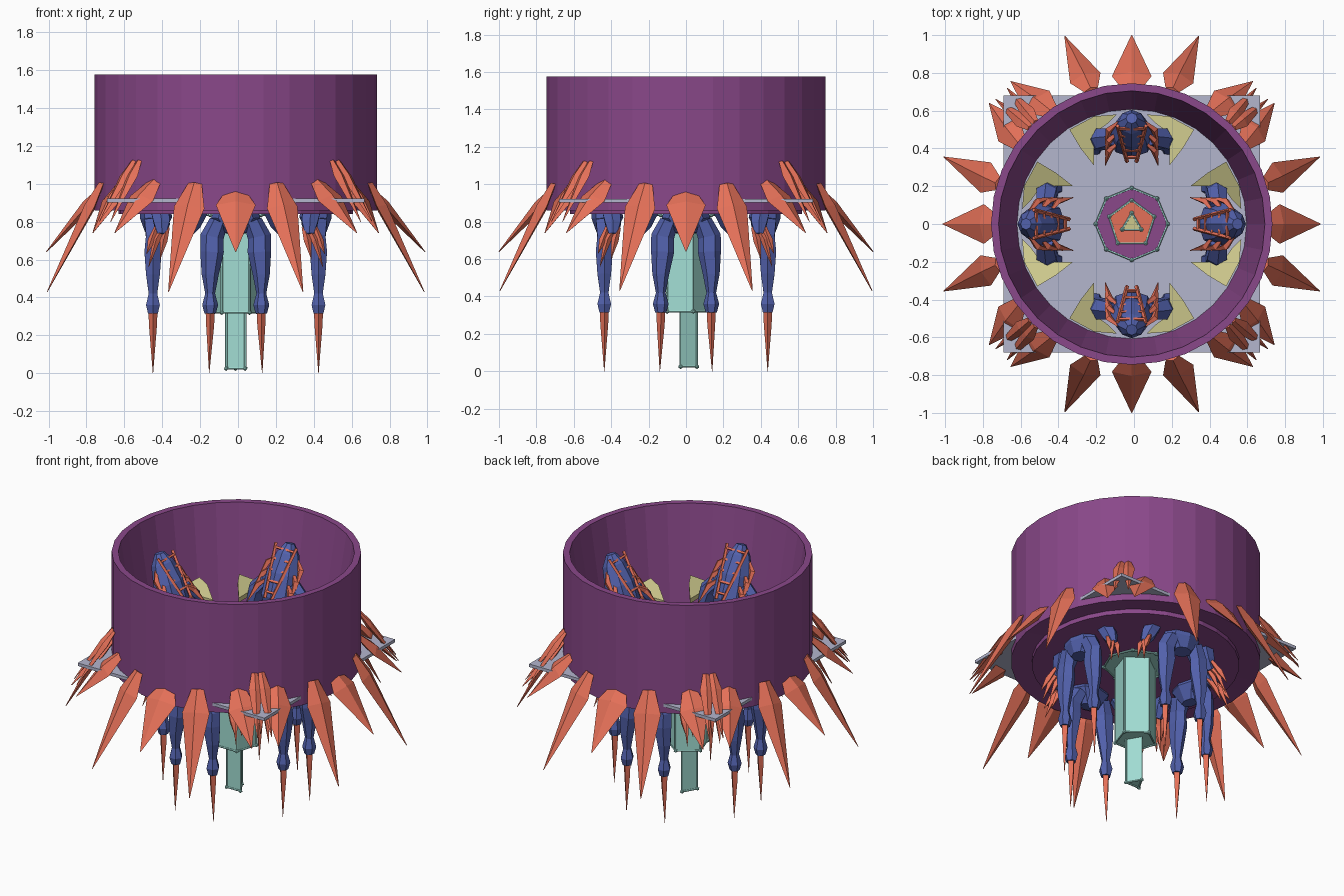
import bpy, bmesh, math
from mathutils import Vector

if "Cube" in bpy.data.objects:
    bpy.data.objects.remove(bpy.data.objects["Cube"])

def srgb(*c):
    return [((v / 255 + 0.055) / 1.055) ** 2.4 for v in c] + [1]

MATS = {}
for n, c in dict(purple=(138, 72, 138), orange=(228, 112, 88), blue=(82, 97, 172),
                 aqua=(162, 222, 212), khaki=(205, 200, 140), grey=(180, 182, 206)).items():
    MATS[n] = bpy.data.materials.new(n)
    MATS[n].diffuse_color = srgb(*c)

PARTS = {}

def part(name, mat):
    return PARTS.setdefault(name, (bmesh.new(), mat))[0]

def skin(bm, rings, closed=False):
    """Join rings of points into a faceted surface."""
    vs = [[bm.verts.new(p) for p in r] for r in rings]
    n = len(vs[0])
    for a, b in zip(vs, vs[1:] + vs[:1] if closed else vs[1:]):
        for i in range(n):
            bm.faces.new((a[i], a[(i + 1) % n], b[(i + 1) % n], b[i]))
    if not closed:
        bm.faces.new(vs[0][::-1])
        bm.faces.new(vs[-1])

def loft(bm, pts, radii, sides=6, side=None):
    """Tapered tube along pts; radii are numbers or (wide, thick) pairs."""
    pts = [Vector(p) for p in pts]
    rings = []
    for i, p in enumerate(pts):
        d = (pts[min(i + 1, len(pts) - 1)] - pts[max(i - 1, 0)]).normalized()
        ref = Vector(side) if side else (Vector((1, 0, 0)) if abs(d.x) < 0.8 else Vector((0, 1, 0)))
        u = (ref - d * ref.dot(d)).normalized()
        w = d.cross(u)
        r = radii[i]
        ru, rw = r if isinstance(r, tuple) else (r, r)
        rings.append([p + u * ru * math.cos(a) + w * rw * math.sin(a)
                      for a in (math.tau * k / sides for k in range(sides))])
    skin(bm, rings)

def circle(r, z, n, a0=0.0):
    return [Vector((r * math.cos(a0 + math.tau * i / n), r * math.sin(a0 + math.tau * i / n), z))
            for i in range(n)]

def turned(k):
    """Maps radial, tangential, height to the k-th quarter."""
    c, s = [(1, 0), (0, 1), (-1, 0), (0, -1)][k]
    return lambda r, t, z: Vector((r * c - t * s, r * s + t * c, z))

# Big bowl ring with a sloping inside, and the lip disc beneath
N = 32
skin(part("ring_wall", "purple"), [circle(r, z, N) for r, z in
     ((0.745, 0.86), (0.745, 1.576), (0.705, 1.576), (0.60, 0.87))], closed=True)
skin(part("base_disc", "purple"), [circle(0.62, 0.84, N), circle(0.62, 0.9, N)])

# Square floor plate
q = 0.68 * math.sqrt(2)
skin(part("floor_plate", "grey"), [circle(q, 0.902, 4, math.pi / 4), circle(q, 0.922, 4, math.pi / 4)])

# Telescoping central column with framed edges
TIERS = ((8, 0.19, 0.835, 0.945, "purple"), (5, 0.125, 0.32, 0.95, "orange"), (3, 0.058, 0.025, 0.955, "khaki"))
for n, r, z0, z1, top in TIERS:
    lo, hi = circle(r, z0, n, math.pi / 2), circle(r, z1, n, math.pi / 2)
    skin(part("column_tier_%d" % n, "aqua"), [lo, hi])
    cap = circle(r - 0.004, z1 + 0.001, n, math.pi / 2)
    skin(part("column_cap_%d" % n, top), [cap, [p + Vector((0, 0, 0.003)) for p in cap]])
    fr = part("column_frame", "aqua")
    for i in range(n):
        j = (i + 1) % n
        for a, b in ((lo[i], lo[j]), (hi[i], hi[j]), (lo[i], hi[i])):
            loft(fr, (a, b), (0.006, 0.006))
        for p in (lo[i], hi[i]):
            ball = bmesh.ops.create_icosphere(fr, subdivisions=1, radius=0.013)["verts"]
            bmesh.ops.translate(fr, verts=ball, vec=p)

# Outer spikes, repeated on every quarter
def spike(base, tip, wide, thick, mid=0.3):
    base, tip = Vector(base), Vector(tip)
    out = Vector((base.x, base.y, 0)).normalized()
    tangent = Vector((-out.y, out.x, 0))
    loft(part("ring_spikes", "orange"), (base, base.lerp(tip, mid), tip),
         ((wide * 0.45, thick * 0.5), (wide, thick), (0.002, 0.002)), 4, tangent)

for k in range(4):
    P = turned(k)
    spike(P(0.71, 0, 0.97), P(1.0, 0, 0.64), 0.105, 0.03, 0.25)
    for s in (-1, 1):
        spike(P(0.71, s * 0.215, 1.0), P(0.995, s * 0.355, 0.43), 0.085, 0.03, 0.22)
        spike(P(0.59, s * 0.42, 1.02), P(0.755, s * 0.64, 0.74), 0.085, 0.03, 0.35)
        spike(P(0.54, s * 0.51, 1.12), P(0.72, s * 0.66, 0.80), 0.04, 0.02, 0.25)

# Four clawed figures standing through the floor
for k in range(4):
    P = turned(k)
    T = P(0, 1, 0)
    loft(part("torso", "blue"),
         (P(.43, 0, .74), P(.42, 0, .82), P(.44, 0, .95), P(.45, 0, 1.12), P(.49, 0, 1.25), P(.54, 0, 1.36), P(.56, 0, 1.42)),
         ((.06, .05), (.13, .085), (.08, .07), (.12, .1), (.11, .09), (.07, .07), (.03, .03)), 8, T)
    # ladder-like crest on the inner side
    crest = part("crest_ladder", "orange")
    rail = lambda f, s: P(.52 - .19 * f, s * (.075 - .05 * f), 1.42 - .28 * f)
    for s in (-1, 1):
        loft(crest, (rail(0, s), rail(1, s)), (.011, .011), 4)
    for i in range(5):
        f = .08 + i * .2
        loft(crest, (rail(f, -1), rail(f, 1)), (.009, .009), 4)
    for s in (-1, 1):
        # thigh, knee and pointed shin
        t = s * .135
        loft(part("legs", "blue"),
             (P(.43, s * .09, .80), P(.435, s * .125, .72), P(.437, s * .125, .64), P(.437, t, .52),
              P(.437, t, .42), P(.437, t, .36), P(.437, t, .315)),
             ((.05, .06), (.062, .045), (.062, .052), (.045, .042), (.026, .026), (.042, .042), (.03, .03)), 6, T)
        loft(part("shin_spikes", "orange"), (P(.437, t, .33), P(.437, t, .25), P(.437, s * .14, 0)),
             (.024, .021, .001), 4)
        # arm and claws
        loft(part("arms", "blue"),
             (P(.46, s * .09, 1.2), P(.45, s * .16, 1.12), P(.42, s * .19, .98), P(.40, s * .20, .86), P(.39, s * .23, .79), P(.39, s * .26, .73)),
             (.05, .062, .038, .055, .048, .025), 6, T)
        for r0, r1, z in ((.36, .40, .60), (.38, .46, .56), (.42, .47, .63)):
            loft(part("claws", "orange"), (P(r0, s * .24, .77), P((r0 + r1) / 2, s * .285, .70), P(r1, s * .32, z)),
                 (.012, .02, .001), 4)
        # crescent shoulder shield
        outline = ((.58, .08), (.57, .2), (.50, .33), (.40, .27), (.31, .20), (.42, .2), (.48, .2), (.53, .13))
        skin(part("shoulder_shields", "khaki"),
             [[P(r, s * u, z + (.05 if i in (2, 3) else 0)) for i, (r, u) in enumerate(outline)]
              for z in (1.07, 1.10)])
        # swept ribs beside the crest
        for i in range(3):
            a = i * .055
            loft(part("back_ribs", "orange"),
                 (P(.54 - a, s * .07, 1.33 - a), P(.50 - a, s * .12, 1.29 - a), P(.42 - a, s * .14, 1.20 - a)),
                 (.008, .02, .002), 4)

# Turn every part into an object
for name, (bm, mat) in PARTS.items():
    bmesh.ops.recalc_face_normals(bm, faces=bm.faces[:])
    me = bpy.data.meshes.new(name)
    bm.to_mesh(me)
    bm.free()
    me.materials.append(MATS[mat])
    ob = bpy.data.objects.new(name, me)
    ob.location.x = -0.012
    bpy.context.collection.objects.link(ob)

for m in bpy.data.materials:
    if m.users and not m.is_grease_pencil:
        m.use_nodes = True
        m.node_tree.nodes["Principled BSDF"].inputs["Base Color"].default_value = m.diffuse_color
